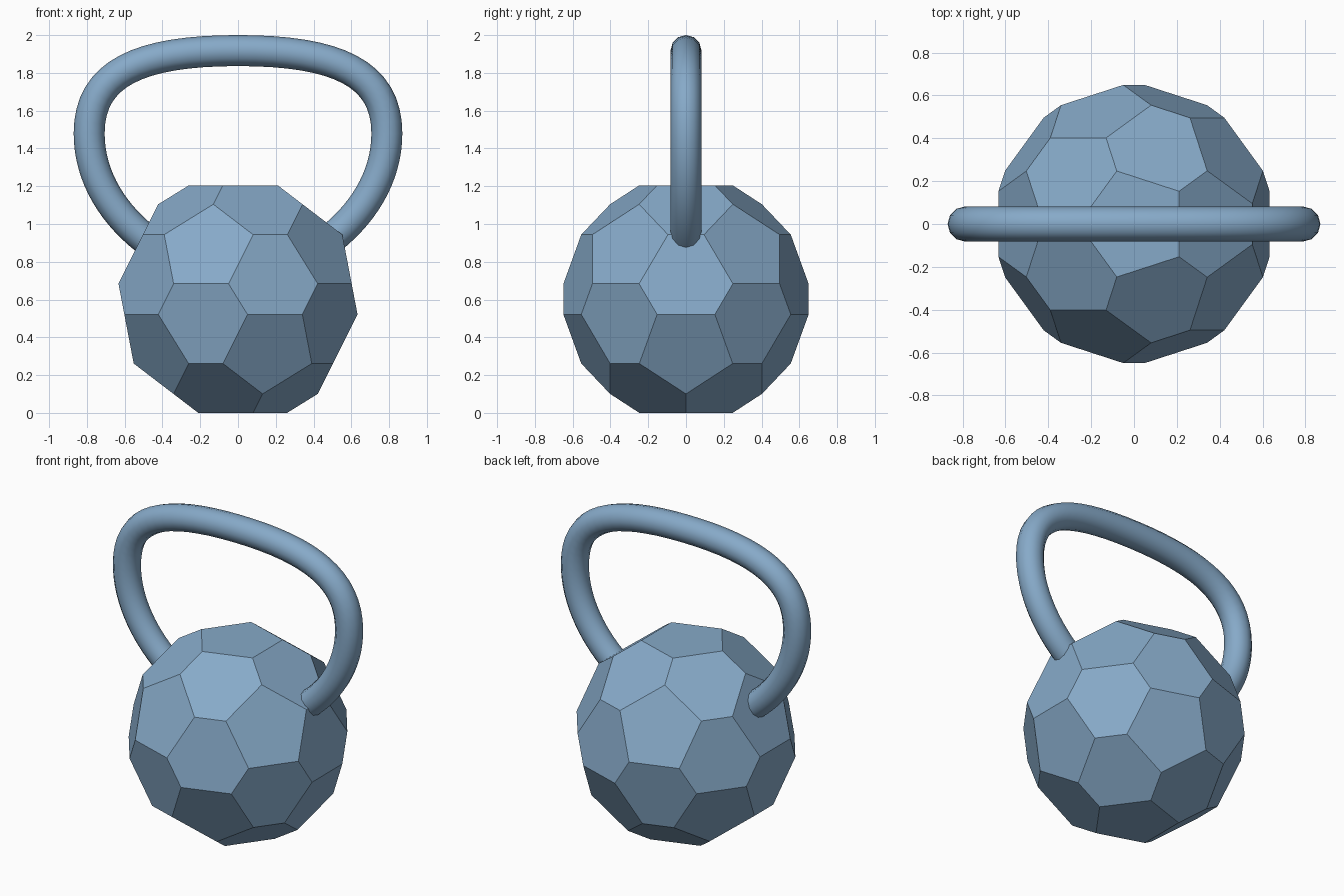
import bpy, bmesh, math
from mathutils import Matrix, Vector

if "Cube" in bpy.data.objects:
    bpy.data.objects.remove(bpy.data.objects["Cube"])

CENTRE = Vector((0, 0, 0.6025))

blue = bpy.data.materials.new("steel_blue")
blue.diffuse_color = (0.24, 0.40, 0.58, 1)
blue.use_nodes = True
blue.node_tree.nodes["Principled BSDF"].inputs["Base Color"].default_value = blue.diffuse_color

# Faceted weight: icosahedron with its corners cut off (flat pentagons and hexagons)
ico = bmesh.new()
bmesh.ops.create_icosphere(ico, subdivisions=1, radius=0.763,
                           matrix=Matrix.Rotation(math.pi, 4, 'Z'))
cut = 0.381
points = []
for e in ico.edges:
    a, b = (v.co for v in e.verts)
    points += [a.lerp(b, cut) + CENTRE, b.lerp(a, cut) + CENTRE]
ico.free()

bm = bmesh.new()
for p in points:
    bm.verts.new(p)
bmesh.ops.convex_hull(bm, input=bm.verts[:])
bmesh.ops.dissolve_limit(bm, angle_limit=math.radians(3),
                         verts=bm.verts[:], edges=bm.edges[:])
bmesh.ops.recalc_face_normals(bm, faces=bm.faces[:])
mesh = bpy.data.meshes.new("weight_body")
bm.to_mesh(mesh)
bm.free()
mesh.materials.append(blue)
bpy.context.collection.objects.link(bpy.data.objects.new("weight_body", mesh))

# Handle: round tube along a symmetric arch, sunk into the weight
# each knot: (point, incoming control, outgoing control) in x, z
right = [((0, 1.918), (-0.52, 1.918), (0.52, 1.918)),
         ((0.788, 1.48), (0.788, 1.80), (0.788, 1.25)),
         ((0.45, 0.89), (0.66, 1.04), (0.38, 0.84))]
left = [tuple((-x, z) for x, z in (k[0], k[2], k[1])) for k in right[:0:-1]]
knots = left + right

curve = bpy.data.curves.new("handle", 'CURVE')
curve.dimensions = '3D'
curve.resolution_u = 16
curve.bevel_depth = 0.082
curve.bevel_resolution = 4
curve.use_fill_caps = True
curve.materials.append(blue)
spline = curve.splines.new('BEZIER')
spline.bezier_points.add(len(knots) - 1)
for bp, (co, h_in, h_out) in zip(spline.bezier_points, knots):
    bp.handle_left_type = bp.handle_right_type = 'FREE'
    bp.co = (co[0], 0, co[1])
    bp.handle_left = (h_in[0], 0, h_in[1])
    bp.handle_right = (h_out[0], 0, h_out[1])
handle = bpy.data.objects.new("handle", curve)
bpy.context.collection.objects.link(handle)
